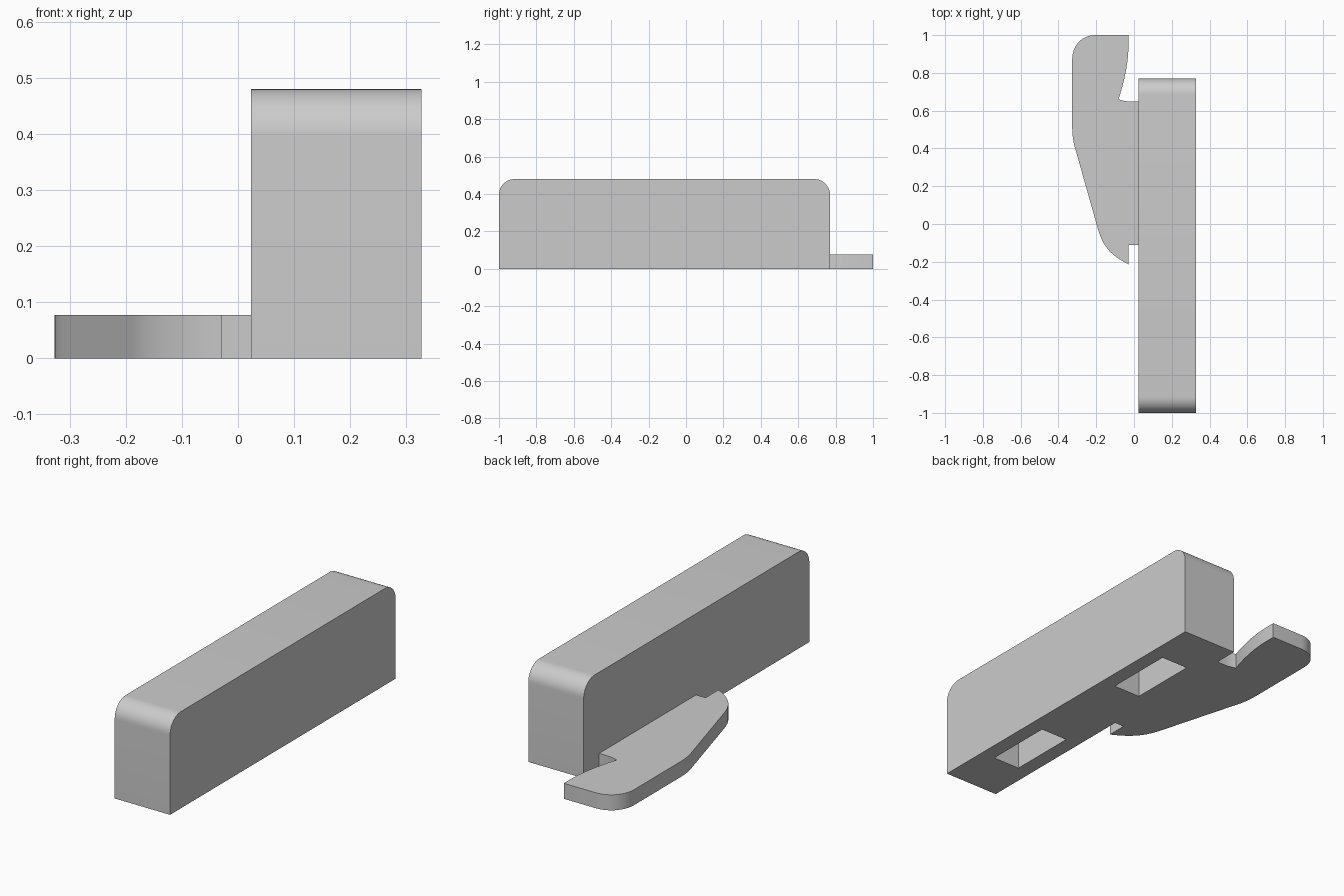
import bpy, bmesh, math
from mathutils import Vector
from mathutils.geometry import interpolate_bezier

cube = bpy.data.objects.get("Cube")
if cube:
    bpy.data.objects.remove(cube, do_unlink=True)

grey = bpy.data.materials.new("plain_grey")
grey.use_nodes = True
colour = (0.6, 0.6, 0.6, 1)
grey.diffuse_color = colour
grey.node_tree.nodes["Principled BSDF"].inputs["Base Color"].default_value = colour


def extrude_profile(name, points, offset):
    """Closed solid from a planar outline pushed along an offset."""
    bm = bmesh.new()
    face = bm.faces.new([bm.verts.new(p) for p in points])
    result = bmesh.ops.extrude_face_region(bm, geom=[face], use_keep_orig=True)
    moved = [g for g in result["geom"] if isinstance(g, bmesh.types.BMVert)]
    bmesh.ops.translate(bm, verts=moved, vec=offset)
    bmesh.ops.recalc_face_normals(bm, faces=bm.faces)
    mesh = bpy.data.meshes.new(name)
    bm.to_mesh(mesh)
    bm.free()
    mesh.materials.append(grey)
    obj = bpy.data.objects.new(name, mesh)
    bpy.context.collection.objects.link(obj)
    return obj


def activate(obj):
    bpy.ops.object.select_all(action="DESELECT")
    obj.select_set(True)
    bpy.context.view_layer.objects.active = obj


def curve(a, b, c, d, steps=12):
    return [p.to_2d() for p in interpolate_bezier(
        *[Vector((*q, 0)) for q in (a, b, c, d)], steps)]


# Handle block, rounded along its two upper end edges
x_in, x_out = 0.023, 0.327
y_front, y_back, top, radius = -1.0, 0.77, 0.48, 0.085
profile = [(x_in, y_front, 0), (x_in, y_back, 0)]
for cy, start in ((y_back - radius, 0), (y_front + radius, 90)):
    for i in range(13):
        a = math.radians(start + 90 * i / 12)
        profile.append((x_in, cy + radius * math.cos(a),
                        top - radius + radius * math.sin(a)))
block = extrude_profile("handle_block", profile, (x_out - x_in, 0, 0))

# Two rectangular pockets in the underside
for y0, y1 in ((-0.74, -0.385), (0.155, 0.51)):
    cutter = extrude_profile("pocket_cutter", [
        (0.10, y0, -0.1), (0.25, y0, -0.1),
        (0.25, y1, -0.1), (0.10, y1, -0.1)], (0, 0, 0.34))
    cutter.hide_render = True
    activate(block)
    mod = block.modifiers.new("pocket", "BOOLEAN")
    mod.operation = "DIFFERENCE"
    mod.solver = "EXACT"
    mod.object = cutter
    bpy.ops.object.modifier_apply(modifier=mod.name)
    bpy.data.objects.remove(cutter, do_unlink=True)

# Thin side plate with curved outline, hooked tip and notches
outline = [(x_in, -0.112), (x_in, 0.648)]
outline += curve((-0.02, 0.648), (-0.04, 0.649), (-0.06, 0.652), (-0.082, 0.66), 5)
outline += curve((-0.078, 0.672), (-0.05, 0.76), (-0.029, 0.86), (-0.029, 0.95))
outline += [(-0.029, 1.0)]
outline += curve((-0.205, 1.0), (-0.275, 1.0), (-0.327, 0.945), (-0.327, 0.875))
outline += curve((-0.327, 0.51), (-0.327, 0.47), (-0.322, 0.435), (-0.31, 0.395))
outline += curve((-0.19, -0.03), (-0.163, -0.125), (-0.115, -0.17), (-0.029, -0.214))
outline += [(-0.029, -0.112)]
plate = extrude_profile("side_plate", [(x, y, 0) for x, y in outline], (0, 0, 0.077))

for obj in (block, plate):
    activate(obj)
    bpy.ops.object.shade_smooth_by_angle(angle=math.radians(30))
